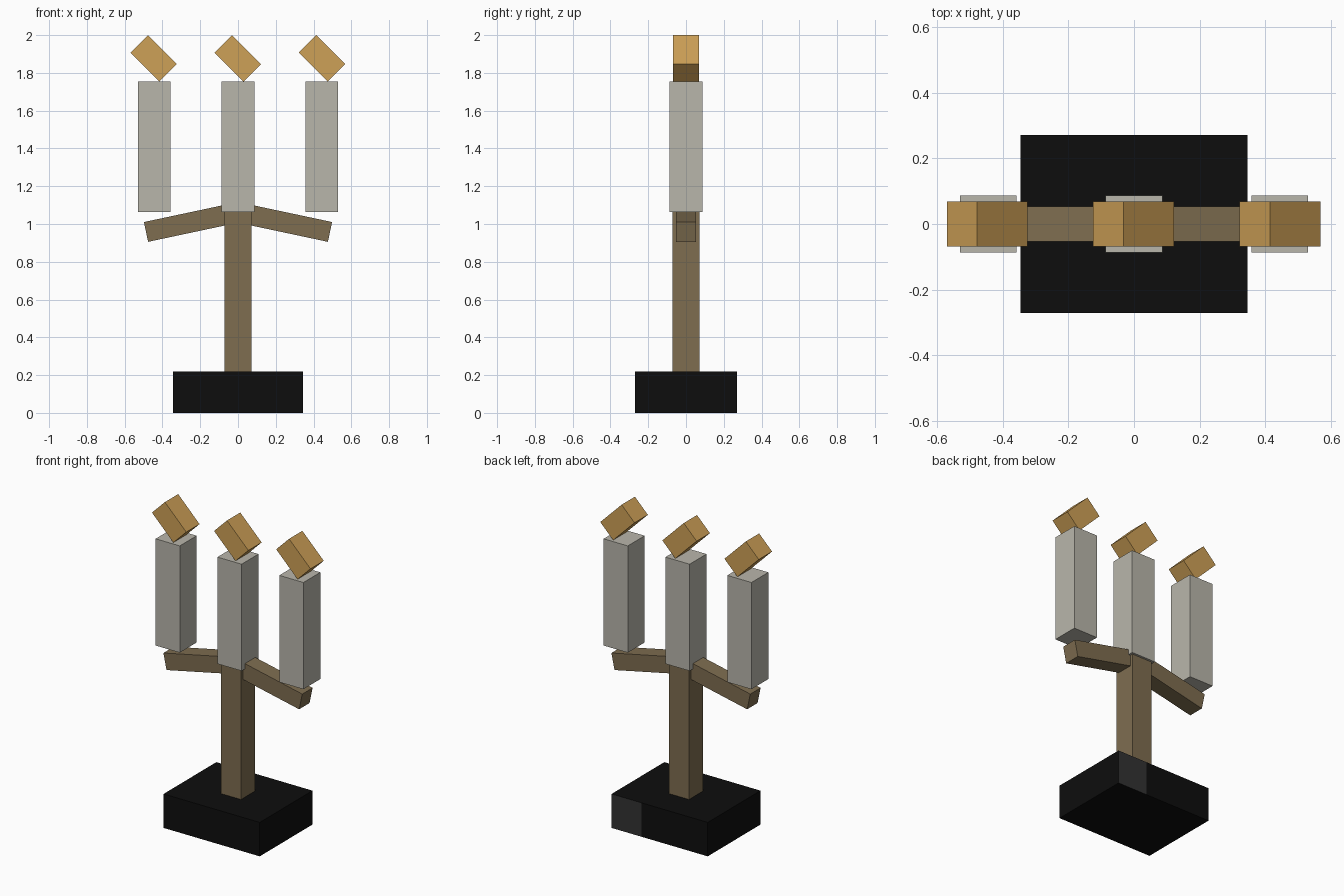
import bpy, bmesh, math
from mathutils import Matrix, Vector

if "Cube" in bpy.data.objects:
    bpy.data.objects.remove(bpy.data.objects["Cube"])


def material(name, srgb):
    m = bpy.data.materials.new(name)
    lin = [(c / 255 / 12.92) if c < 10 else ((c / 255 + 0.055) / 1.055) ** 2.4 for c in srgb]
    m.diffuse_color = (*lin, 1)
    m.use_nodes = True
    m.node_tree.nodes["Principled BSDF"].inputs["Base Color"].default_value = m.diffuse_color
    return m


BLACK = material("black", (13, 13, 13))
GREY = material("dark_grey", (50, 50, 50))
BRONZE = material("bronze", (126, 109, 80))
WAX = material("wax", (185, 182, 171))
FLAME = material("flame_orange", (206, 161, 87))


def box(name, size, centre, mat, tilt=0.0):
    """Flat-sided box, tilted about the y axis."""
    bm = bmesh.new()
    bmesh.ops.create_cube(bm, size=1, matrix=Matrix.Diagonal((*size, 1)))
    me = bpy.data.meshes.new(name)
    bm.to_mesh(me)
    bm.free()
    me.materials.append(mat)
    ob = bpy.data.objects.new(name, me)
    ob.location = centre
    ob.rotation_euler.y = math.radians(tilt)
    bpy.context.collection.objects.link(ob)
    return ob


# Base block with a grey panel on one end of the back
base = box("base", (0.69, 0.54, 0.22), (0, 0, 0.11), BLACK)
base.data.materials.append(GREY)
bm = bmesh.new()
bm.from_mesh(base.data)
bmesh.ops.bisect_plane(bm, geom=bm.verts[:] + bm.edges[:] + bm.faces[:],
                       plane_co=Vector((0.13, 0, 0)), plane_no=Vector((1, 0, 0)))
bm.normal_update()
for f in bm.faces:
    if f.normal.y > 0.9 and f.calc_center_median().x > 0.13:
        f.material_index = 1
bm.to_mesh(base.data)
bm.free()

# Central post
box("post", (0.144, 0.144, 0.85), (0, 0, 0.645), BRONZE)

# Drooping arms, one each side
TILT = 12
for side, label in ((-1, "left"), (1, "right")):
    length = 0.48
    a = math.radians(TILT)
    # measured back from the middle of the outer end
    cx = 0.487 - length / 2 * math.cos(a)
    cz = 0.958 + length / 2 * math.sin(a)
    box(label + "_arm", (length, 0.106, 0.107), (side * cx, 0, cz), BRONZE, side * TILT)

# Candles with tilted block flames
for i, label in ((-1, "left"), (0, "middle"), (1, "right")):
    x = i * 0.4435
    box(label + "_candle", (0.173, 0.173, 0.692), (x, 0, 1.409), WAX)
    box(label + "_flame", (0.217, 0.136, 0.131), (i * 0.4455 - 0.001, 0, 1.877), FLAME, 45)
